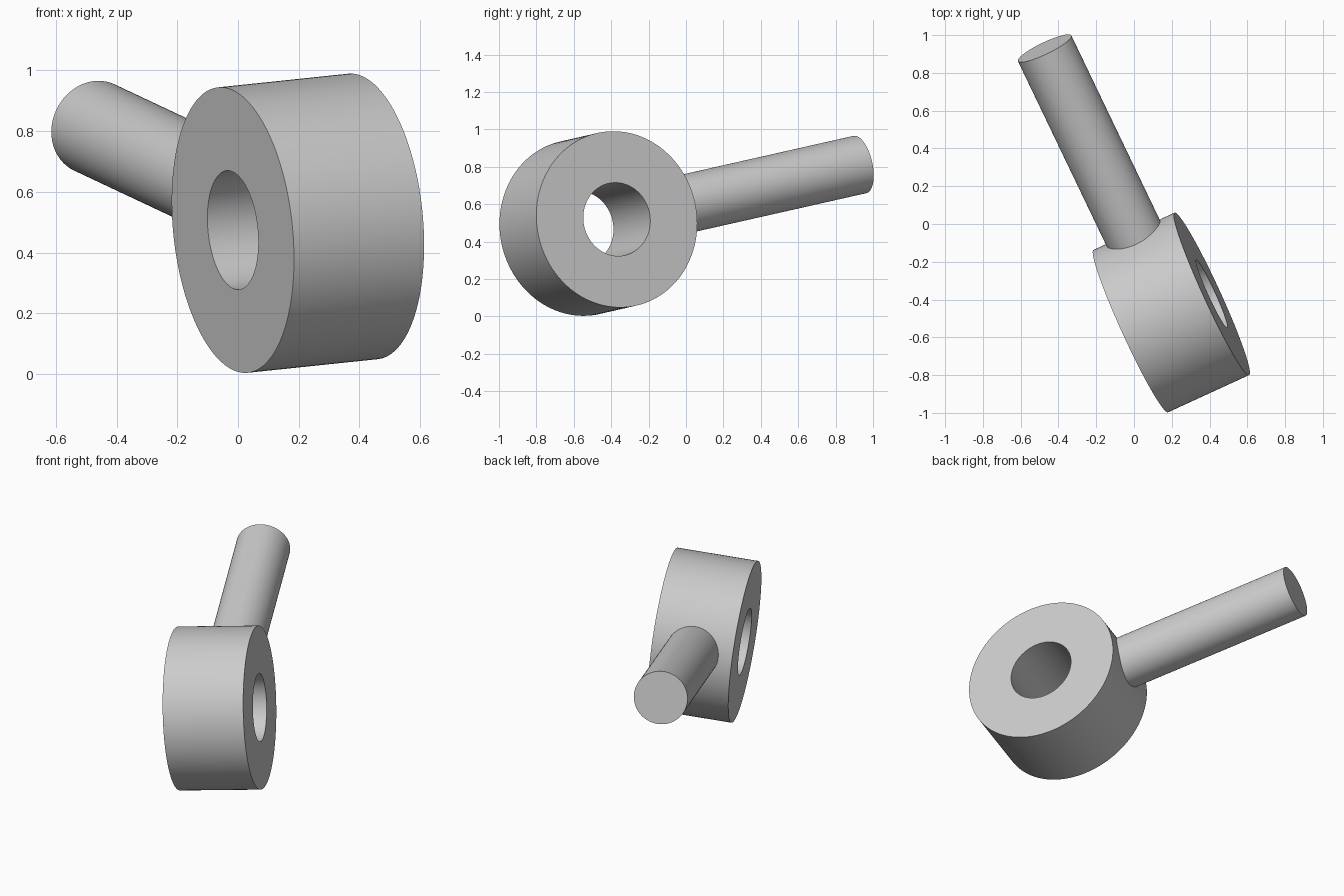
import bpy, bmesh, math
from mathutils import Vector

cube = bpy.data.objects.get("Cube")
if cube:
    bpy.data.objects.remove(cube)

# One plain grey for everything
grey = bpy.data.materials.new("plain grey")
grey.use_nodes = True
colour = (0.6, 0.6, 0.6, 1)
grey.diffuse_color = colour
grey.node_tree.nodes["Principled BSDF"].inputs["Base Color"].default_value = colour


def lathe(name, profile, centre, axis, closed, sides=128):
    """Turn a (radius, height) profile around an axis through centre."""
    bm = bmesh.new()
    verts = [bm.verts.new((r, 0, h)) for r, h in profile]
    edges = [bm.edges.new(pair) for pair in zip(verts, verts[1:])]
    if closed:
        edges.append(bm.edges.new((verts[-1], verts[0])))
    bmesh.ops.spin(bm, geom=verts + edges, cent=(0, 0, 0), axis=(0, 0, 1),
                   angle=math.tau, steps=sides, use_duplicate=False)
    bmesh.ops.remove_doubles(bm, verts=bm.verts, dist=1e-4)
    bmesh.ops.recalc_face_normals(bm, faces=bm.faces)
    mesh = bpy.data.meshes.new(name)
    bm.to_mesh(mesh)
    bm.free()
    mesh.materials.append(grey)
    obj = bpy.data.objects.new(name, mesh)
    bpy.context.collection.objects.link(obj)
    obj.location = centre
    obj.rotation_mode = 'QUATERNION'
    obj.rotation_quaternion = axis.to_track_quat('Z', 'Y')
    bpy.ops.object.select_all(action='DESELECT')
    obj.select_set(True)
    bpy.context.view_layer.objects.active = obj
    bpy.ops.object.shade_smooth_by_angle(angle=math.radians(30))
    return obj


# Tilted thick ring with a round bore
face_a = Vector((-0.017, -0.567, 0.474))
face_b = Vector((0.412, -0.37, 0.519))
centre = (face_a + face_b) / 2
axis = (face_b - face_a).normalized()
half = (face_b - face_a).length / 2
outer, bore = 0.473, 0.197
lathe("ring", [(bore, -half), (outer, -half), (outer, half), (bore, half)],
      centre, axis, True)

# Round rod leaving the rim at a right angle to the ring's axis
tip = Vector((-0.473, 0.93, 0.812))
reach = tip - centre
radius, start = 0.157, 0.4
lathe("rod", [(0, start), (radius, start), (radius, reach.length), (0, reach.length)],
      centre, reach.normalized(), False)
